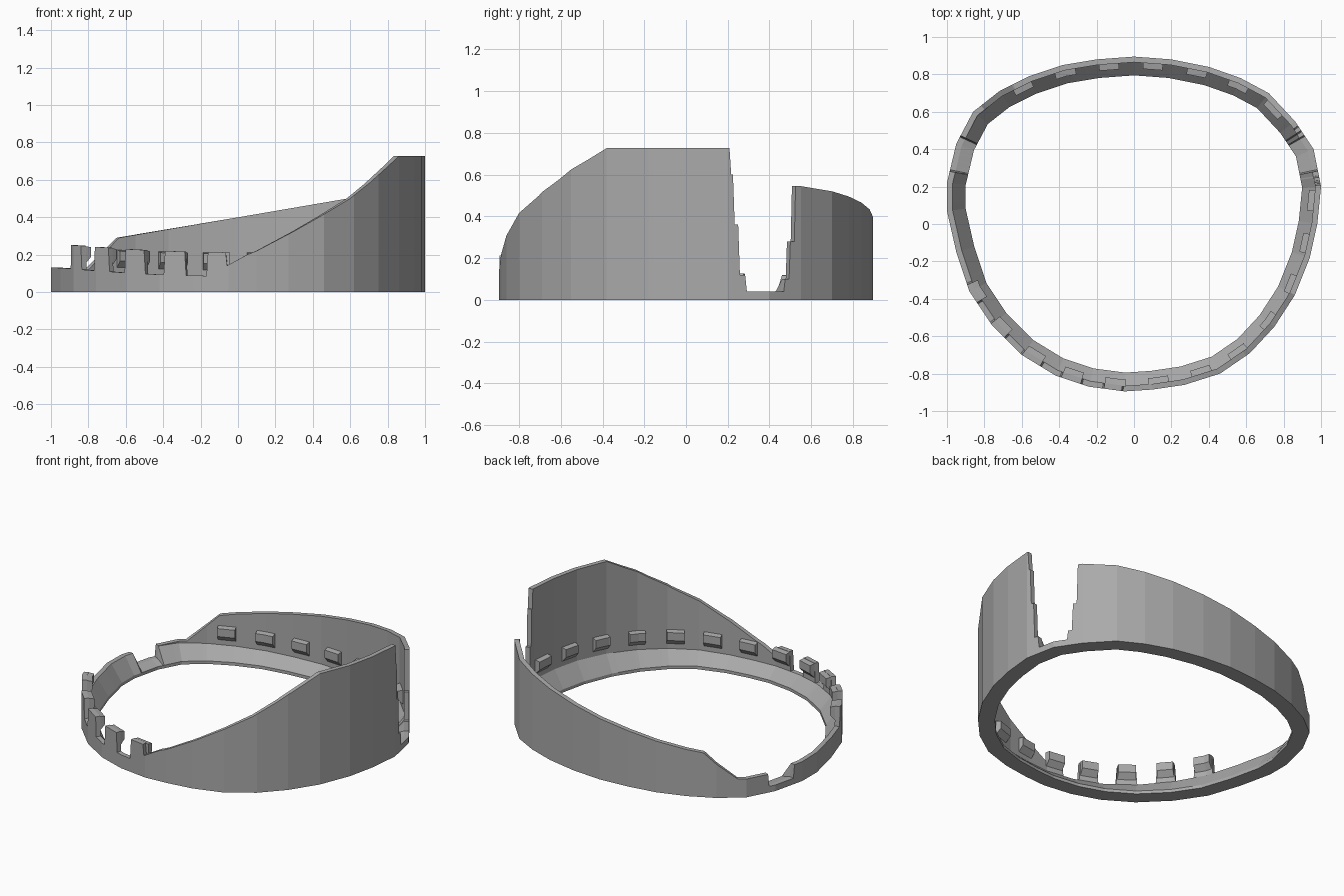
import bpy, bmesh, math
from mathutils import Vector

cube = bpy.data.objects.get("Cube")
if cube:
    bpy.data.objects.remove(cube)

grey = bpy.data.materials.new("plain grey")
grey.use_nodes = True
grey.diffuse_color = (0.4, 0.4, 0.4, 1)
grey.node_tree.nodes["Principled BSDF"].inputs["Base Color"].default_value = (0.4, 0.4, 0.4, 1)

# Egg-shaped outline, clockwise from the back centre
OUTLINE = [Vector(p) for p in (
    (0, .895), (.2, .88), (.4, .84), (.57, .78), (.72, .7), (.86, .55), (.96, .4), (1, .2),
    (.98, 0), (.94, -.18), (.86, -.38), (.75, -.55), (.62, -.69), (.46, -.8), (.27, -.86),
    (.1, -.885), (-.05, -.895), (-.24, -.87), (-.42, -.81), (-.6, -.7), (-.76, -.54),
    (-.88, -.36), (-.95, -.15), (-1, .07), (-1, .22), (-.95, .43), (-.86, .6), (-.72, .71),
    (-.56, .79), (-.38, .85), (-.2, .88))]
N = len(OUTLINE)
SUB = 24
WALL, RING = 0.03, 0.1


def inward(i):
    """Mitred inward direction at an outline corner."""
    a = (OUTLINE[i] - OUTLINE[i - 1]).normalized()
    b = (OUTLINE[(i + 1) % N] - OUTLINE[i]).normalized()
    na, nb = Vector((a.y, -a.x)), Vector((b.y, -b.x))
    m = (na + nb).normalized()
    return m / m.dot(na)


# Stations along the outline: position, inward direction
stations = []
for i in range(N):
    j = (i + 1) % N
    for k in range(SUB):
        t = k / SUB
        stations.append((OUTLINE[i].lerp(OUTLINE[j], t), inward(i).lerp(inward(j), t)))
COUNT = len(stations)
arc = [0.0]
for i in range(COUNT):
    arc.append(arc[-1] + (stations[(i + 1) % COUNT][0] - stations[i][0]).length)


def nearest_arc(x, y):
    return arc[min(range(COUNT), key=lambda i: (stations[i][0] - Vector((x, y))).length)]


def spread(start, end, count):
    """Evenly spaced arc positions, wrapping past the back centre."""
    a, b = nearest_arc(*start), nearest_arc(*end)
    if b < a:
        b += arc[-1]
    return [(a + (b - a) * k / (count - 1)) % arc[-1] for k in range(count)]


front_tabs = spread((.97, .13), (-.87, -.37), 12)
back_tabs = spread((-.61, .77), (.77, .64), 7)
HALF_TAB = 0.06


def interp(x, pts):
    if x <= pts[0][0]:
        return pts[0][1]
    for (x0, z0), (x1, z1) in zip(pts, pts[1:]):
        if x <= x1:
            return z0 + (z1 - z0) * (x - x0) / (x1 - x0)
    return pts[-1][1]


def ledge(y):
    return 0.085 + 0.045 * (1 - (y / 0.895) ** 2)


def tab_top(y):
    return ledge(y) + 0.127


FRONT_RIM = [(-.06, .14), (.05, .2), (.1, .22), (.3, .325), (.45, .41), (.6, .5),
             (.7, .58), (.8, .67), (.86, .727)]
BACK_RIM = [(-.82, .12), (-.7, .24), (-.65, .29), (.6, .5), (.72, .52), (.86, .545)]
GAP_STEPS = [(.21, .727), (.232, .6), (.25, .36), (.29, .12), (.47, .04), (.497, .1), (.522, .28)]


def rim_height(i):
    """Height of the outer wall at a station."""
    x, y = stations[i][0]
    if .29 < y < .47:
        return 0.04
    if x > 0 and .21 < y < .522:
        return next(z for limit, z in GAP_STEPS if y <= limit)
    if y >= .47:
        return interp(x, BACK_RIM)
    if x > -.06:
        return interp(x, FRONT_RIM)
    if any(abs(arc[i] - a) < HALF_TAB for a in front_tabs):
        return tab_top(y)
    return ledge(y)


def sweep(name, indices, profile, closed):
    """Sweep a (offset, height) profile along stations."""
    bm = bmesh.new()
    rings = []
    for i in indices:
        p, n = stations[i % COUNT]
        rings.append([bm.verts.new((*(p + n * off), z)) for off, z in profile(i % COUNT)])
    pairs = list(zip(rings, rings[1:]))
    if closed:
        pairs.append((rings[-1], rings[0]))
    m = len(rings[0])
    for a, b in pairs:
        for k in range(m):
            bm.faces.new((a[k], a[(k + 1) % m], b[(k + 1) % m], b[k]))
    if not closed:
        bm.faces.new(rings[0])
        bm.faces.new(rings[-1][::-1])
    bmesh.ops.recalc_face_normals(bm, faces=bm.faces)
    mesh = bpy.data.meshes.new(name)
    bm.to_mesh(mesh)
    bm.free()
    mesh.materials.append(grey)
    obj = bpy.data.objects.new(name, mesh)
    bpy.context.collection.objects.link(obj)
    return obj


# Wall with the sloped inner base ledge
def wall_profile(i):
    top = rim_height(i)
    low = min(top, ledge(stations[i][0].y))
    return [(0, 0), (0, top), (WALL, top), (WALL, low), (RING, 0.02), (RING, 0)]


sweep("ring_wall", range(COUNT), wall_profile, True)


# Snap hooks on the inside of the wall
def hook_profile(i):
    h = tab_top(stations[i][0].y)
    return [(WALL - .005, h - .1), (.062, h - .06), (.062, h - .008), (WALL - .005, h - .001)]


for n, a in enumerate(front_tabs + back_tabs):
    span = [i for i in range(COUNT) if abs(arc[i] - a) < HALF_TAB]
    sweep(f"snap_hook_{n + 1}", span, hook_profile, False)
